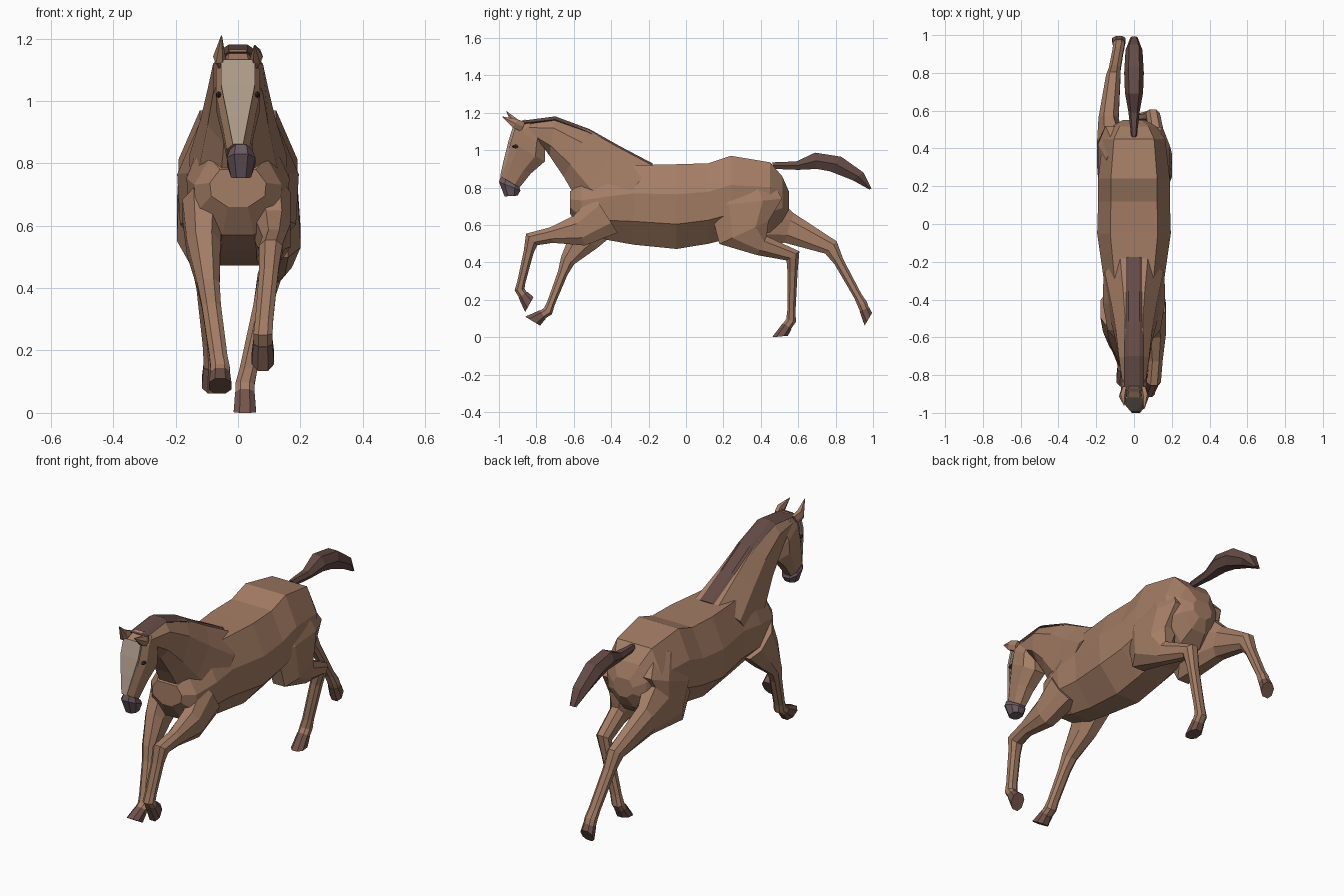
import bpy, bmesh, math
from mathutils import Vector

if "Cube" in bpy.data.objects:
    bpy.data.objects.remove(bpy.data.objects["Cube"])


def material(name, *rgb):
    m = bpy.data.materials.new(name)
    m.diffuse_color = (*rgb, 1)
    m.use_nodes = True
    m.node_tree.nodes["Principled BSDF"].inputs["Base Color"].default_value = m.diffuse_color
    return m


COAT = material("coat", 0.37, 0.205, 0.13)
MANE = material("mane_hair", 0.13, 0.07, 0.06)
HOOF = material("hoof_horn", 0.17, 0.09, 0.07)
NOSE = material("nose_skin", 0.15, 0.10, 0.12)
CREAM = material("cream", 0.42, 0.33, 0.25)
DARK = material("eye_dark", 0.05, 0.03, 0.025)


def spow(t, e):
    return math.copysign(abs(t) ** e, t)


def loft(name, mat, sections, n=8, high=(0.85, 0.85), low=(0.85, 0.85)):
    """Skin rings; section = upper edge y z, lower edge y z, half width, x."""
    shape = []
    for k in range(n):
        a = 2 * math.pi * (k + 0.5) / n
        e = high if math.cos(a) > 0 else low
        shape.append((spow(math.cos(a), e[0]), spow(math.sin(a), e[1])))
    vm = max(s[1] for s in shape)
    um, ul = max(s[0] for s in shape), -min(s[0] for s in shape)
    bm = bmesh.new()
    rings = []
    for y1, z1, y2, z2, w, *x in sections:
        top, bottom = Vector((0, y1, z1)), Vector((0, y2, z2))
        side = x[0] if x else 0
        ring = []
        for u, v in shape:
            co = bottom.lerp(top, (1 + u / (um if u > 0 else ul)) / 2)
            co.x = side + w * v / vm
            ring.append(bm.verts.new(co))
        rings.append(ring)
    for a, b in zip(rings, rings[1:]):
        for k in range(n):
            j = (k + 1) % n
            bm.faces.new((a[k], a[j], b[j], b[k]))
    bm.faces.new(rings[0])
    bm.faces.new(rings[-1][::-1])
    bmesh.ops.recalc_face_normals(bm, faces=bm.faces)
    me = bpy.data.meshes.new(name)
    bm.to_mesh(me)
    bm.free()
    me.materials.append(mat)
    ob = bpy.data.objects.new(name, me)
    bpy.context.collection.objects.link(ob)
    return ob


def strip(sections, lift, depth, width):
    """Thin band riding along the upper edge of a loft."""
    out = []
    for y1, z1, y2, z2, w in sections:
        up = Vector((y1, z1))
        d = (up - Vector((y2, z2))).normalized()
        out.append((*(up + d * lift), *(up - d * depth), width(w)))
    return out


def tube(path):
    """Sections square to a path of (point, radius)."""
    out = []
    for i, (pt, r) in enumerate(path):
        t = Vector((0, 0))
        for a, b in ((i - 1, i), (i, i + 1)):
            if a >= 0 and b < len(path):
                t += (path[b][0] - path[a][0]).yz.normalized()
        t.normalize()
        back = Vector((-t.y, t.x)) * r
        out.append((*(pt.yz - back), *(pt.yz + back), min(0.02 + 0.4 * r, 0.076), pt.x))
    return out


def leg(name, upper, fetlock, toe, heel):
    """Upper joints (x y z radius) end at knee or hock; cannon and hoof follow by rule."""
    path = [(Vector(j[:3]), j[3]) for j in upper]
    knee, fet = path[-1][0], Vector(fetlock)
    sole = Vector((fet.x, *((Vector(toe) + Vector(heel)) / 2)))
    path += [(knee.lerp(fet, 0.25), 0.027), (knee.lerp(fet, 0.85), 0.022), (fet, 0.027)]
    path.append((fet.lerp(sole, 0.45), 0.025))
    loft(name, COAT, tube(path))
    cuff = tube([(fet.lerp(sole, 0.35), 0.028), (sole, 0.04)])[0]
    loft(name.replace("leg", "hoof"), HOOF, [cuff, (*toe, *heel, 0.036, fet.x)])


# Barrel, chest and croup: y, back height, belly height, half width
trunk = [(-0.62, 0.78, 0.66, 0.09), (-0.56, 0.82, 0.57, 0.14), (-0.42, 0.88, 0.52, 0.165),
         (-0.28, 0.92, 0.495, 0.162), (-0.05, 0.925, 0.472, 0.195), (0.12, 0.93, 0.50, 0.19),
         (0.24, 0.97, 0.53, 0.19), (0.45, 0.935, 0.56, 0.165), (0.515, 0.86, 0.62, 0.12),
         (0.55, 0.78, 0.68, 0.06)]
loft("body", COAT, [(y, t, y, b, w) for y, t, b, w in trunk], high=(1.4, 0.5), low=(1, 1.1))

# Neck with mane along the crest
neck = [(-0.88, 1.15, -0.77, 1.04, 0.06), (-0.70, 1.172, -0.73, 0.97, 0.08),
        (-0.52, 1.105, -0.655, 0.86, 0.097), (-0.36, 1.015, -0.585, 0.74, 0.12),
        (-0.18, 0.92, -0.45, 0.58, 0.155)]
loft("neck", COAT, neck)
loft("mane", MANE, strip(neck, 0.009, 0.025, lambda w: 0.054), n=6)

# Head, muzzle and blaze
head = [(-0.86, 1.165, -0.76, 1.07, 0.055), (-0.92, 1.13, -0.755, 1.01, 0.07),
        (-0.945, 1.05, -0.755, 0.94, 0.07), (-0.97, 0.95, -0.83, 0.875, 0.052),
        (-0.99, 0.86, -0.89, 0.80, 0.036)]
loft("head", COAT, head)
loft("blaze", CREAM, strip(head[1:], 0.004, 0.012, lambda w: w * 1.1 - 0.023), n=4)
nose = [head[-1], (-1.0, 0.83, -0.885, 0.785, 0.046), (-0.97, 0.753, -0.90, 0.757, 0.032)]
loft("muzzle", NOSE, [(*s, 0.01) for s in nose])

# Ears and eyes, one per side
for s, side, tip in ((1, "left", (-0.98, 1.18)), (-1, "right", (-0.96, 1.21))):
    loft("ear_" + side, COAT, [(-0.86, 1.15, -0.88, 1.10, 0.016, s * 0.05),
                               (-0.90, 1.165, -0.925, 1.12, 0.02, s * 0.06),
                               (*tip, tip[0], tip[1] - 0.004, 0.002, s * 0.053)], n=6)
    bpy.ops.mesh.primitive_uv_sphere_add(segments=6, ring_count=4, radius=1,
                                         location=(s * 0.062, -0.91, 1.02))
    eye = bpy.context.object
    eye.name = "eye_" + side
    eye.scale = (0.009, 0.022, 0.01)
    eye.data.materials.append(DARK)

# Tail streaming behind
loft("tail", MANE, [(0.46, 0.935, 0.47, 0.90, 0.015), (0.59, 0.94, 0.60, 0.895, 0.03),
                    (0.69, 0.987, 0.70, 0.90, 0.048), (0.83, 0.965, 0.77, 0.887, 0.052),
                    (0.95, 0.88, 0.89, 0.84, 0.045), (0.992, 0.795, 0.98, 0.79, 0.02)], n=6)

# Four legs in a gallop
leg("front_leg_left",
    [(0.10, -0.43, 0.66, 0.12), (0.115, -0.57, 0.57, 0.085), (0.115, -0.72, 0.546, 0.042),
     (0.105, -0.825, 0.523, 0.043)],
    (0.08, -0.89, 0.255), (-0.86, 0.135), (-0.815, 0.215))
leg("front_leg_right",
    [(-0.11, -0.45, 0.65, 0.12), (-0.11, -0.54, 0.53, 0.085), (-0.095, -0.633, 0.41, 0.04)],
    (-0.057, -0.738, 0.14), (-0.86, 0.11), (-0.78, 0.062))
leg("hind_leg_left",
    [(0.07, 0.28, 0.86, 0.15), (0.115, 0.32, 0.72, 0.195), (0.125, 0.31, 0.56, 0.145),
     (0.13, 0.405, 0.49, 0.057), (0.10, 0.572, 0.435, 0.042)],
    (0.022, 0.562, 0.09), (0.46, 0.0), (0.545, 0.008))
leg("hind_leg_right",
    [(-0.07, 0.28, 0.86, 0.15), (-0.115, 0.335, 0.735, 0.195), (-0.12, 0.37, 0.615, 0.18),
     (-0.135, 0.55, 0.585, 0.083), (-0.11, 0.775, 0.48, 0.045)],
    (-0.08, 0.943, 0.177), (0.955, 0.062), (0.995, 0.13))
